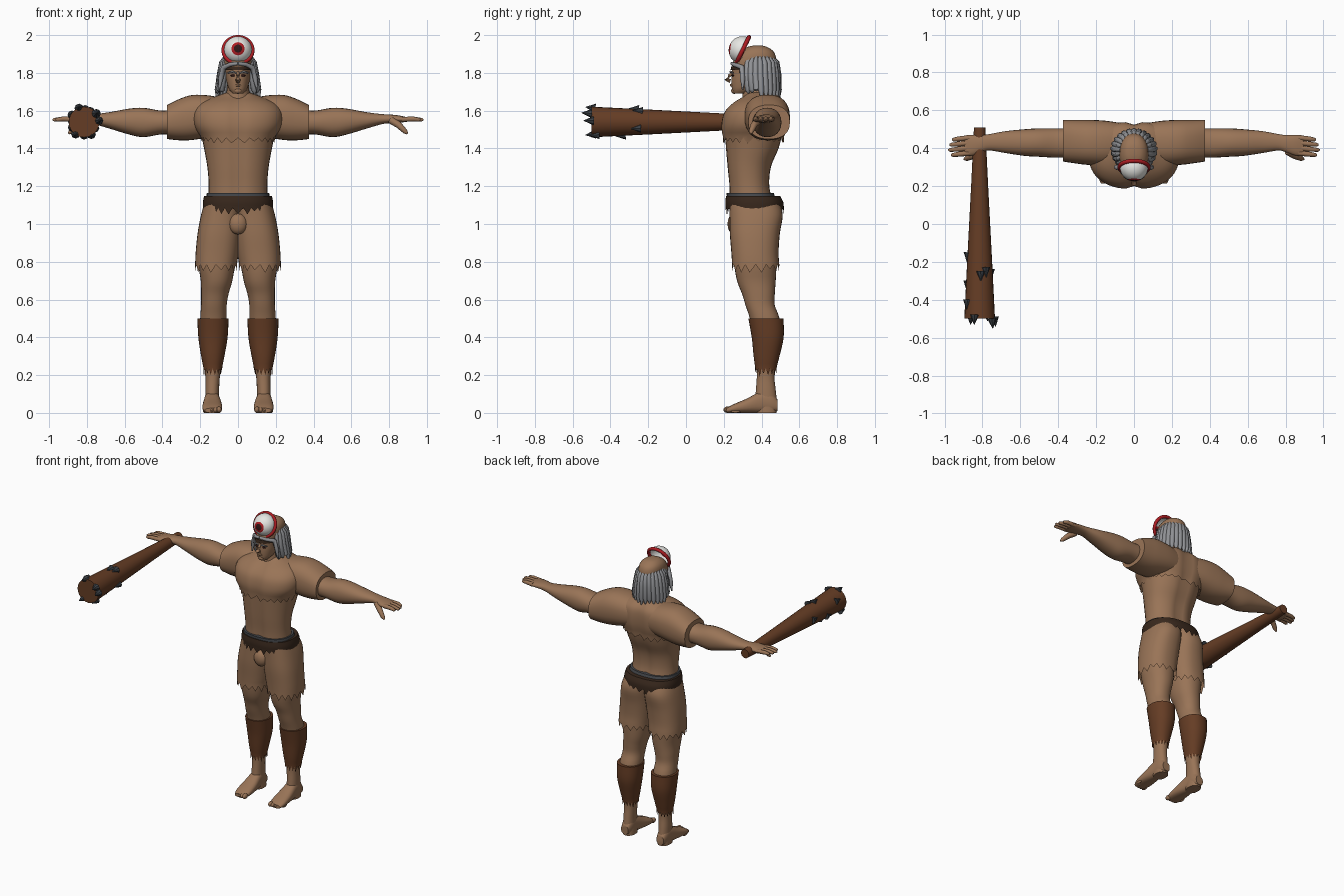
import bpy, bmesh, math, random
from mathutils import Vector

random.seed(4)
if "Cube" in bpy.data.objects:
    bpy.data.objects.remove(bpy.data.objects["Cube"], do_unlink=True)


def material(name, r, g, b):
    m = bpy.data.materials.new(name)
    m.use_nodes = True
    m.diffuse_color = (r, g, b, 1)
    node = m.node_tree.nodes["Principled BSDF"]
    node.inputs["Base Color"].default_value = (r, g, b, 1)
    node.inputs["Roughness"].default_value = 0.8
    return m


SKIN = material("tan skin", .32, .175, .095)
LEATHER = material("brown leather", .13, .046, .018)
FUR = material("dark fur", .04, .021, .012)
STRAP = material("grey strap", .065, .07, .078)
HAIR = material("grey hair", .28, .285, .3)
WHITE = material("eye white", .8, .8, .77)
RED = material("red", .42, .012, .016)
BLACK = material("pupil dark", .03, .008, .008)
IRON = material("dark iron", .045, .052, .06)


def finish(name, bm, mats, mirror=False, angle=40):
    bmesh.ops.recalc_face_normals(bm, faces=bm.faces)
    mesh = bpy.data.meshes.new(name)
    bm.to_mesh(mesh)
    bm.free()
    for m in mats if isinstance(mats, list) else [mats]:
        mesh.materials.append(m)
    mesh.polygons.foreach_set("use_smooth", [True] * len(mesh.polygons))
    mesh.set_sharp_from_angle(angle=math.radians(angle))
    ob = bpy.data.objects.new(name, mesh)
    bpy.context.collection.objects.link(ob)
    if mirror:
        ob.modifiers.new("Mirror", 'MIRROR').use_mirror_merge = False
    return ob


def skin_rings(bm, rings, cap_start=True, cap_end=True):
    loops = [[bm.verts.new(p) for p in ring] for ring in rings]
    n = len(loops[0])
    for a, b in zip(loops, loops[1:]):
        for i in range(n):
            j = (i + 1) % n
            bm.faces.new((a[i], a[j], b[j], b[i]))
    if cap_start:
        bm.faces.new(loops[0])
    if cap_end:
        bm.faces.new(loops[-1])


def spline(keys, steps=4):
    out = []
    for k in range(len(keys) - 1):
        p0, p1, p2 = keys[max(k - 1, 0)], keys[k], keys[k + 1]
        p3 = keys[min(k + 2, len(keys) - 1)]
        for s in range(steps):
            t = s / steps
            out.append([b + .5 * t * (c - a + t * (2*a - 5*b + 4*c - d + t * (3*b - a - 3*c + d)))
                        for a, b, c, d in zip(p0, p1, p2, p3)])
    return out + [list(keys[-1])]


def loft(name, axis, keys, mat, n=32, p=2.2, jag=0, mirror=False, cap=True, tweak=None):
    """Keys are (position on axis, min and max of first cross axis, min and max of second)."""
    rings = []
    side = math.copysign(1, keys[1][0] - keys[0][0])
    for k, (t, u0, u1, v0, v1) in enumerate(spline(keys)):
        ring = []
        for i in range(n):
            a = 2 * math.pi * i / n
            c, s = math.cos(a), math.sin(a)
            u = (u0 + u1) / 2 + (u1 - u0) / 2 * math.copysign(abs(c) ** (2 / p), c)
            v = (v0 + v1) / 2 + (v1 - v0) / 2 * math.copysign(abs(s) ** (2 / p), s)
            w = t - side * jag * random.uniform(.5, 1) if jag and k == 0 and i % 2 else t
            co = {'x': (w, u, v), 'y': (u, w, v), 'z': (u, v, w)}[axis]
            ring.append(tweak(*co) if tweak else co)
        rings.append(ring)
    bm = bmesh.new()
    skin_rings(bm, rings, cap and not jag, cap)
    return finish(name, bm, mat, mirror)


def tube(bm, pts, radii, n=10):
    pts = [Vector(q) for q in pts]
    rings = []
    for i, q in enumerate(pts):
        d = pts[min(i + 1, len(pts) - 1)] - pts[max(i - 1, 0)]
        rot = d.to_track_quat('Z', 'Y')
        rings.append([q + rot @ Vector((math.cos(a), math.sin(a), 0)) * radii[i]
                      for a in (2 * math.pi * j / n for j in range(n))])
    skin_rings(bm, rings)


def ball(bm, center, size):
    verts = bmesh.ops.create_uvsphere(bm, u_segments=16, v_segments=10, radius=1)["verts"]
    for v in verts:
        v.co = Vector(a * b for a, b in zip(v.co, size)) + Vector(center)


def crease(x, y, z):
    # Midline groove between the chest muscles and along the spine
    dip = .016 * math.exp(-(x / .03) ** 2)
    return (x, y + dip if y < .37 else y - dip, z)


# Torso, ragged shirt, sleeves
loft("torso", 'z', [(1.08, -.165, .165, .225, .48), (1.19, -.155, .155, .225, .448),
     (1.3, -.162, .162, .215, .455), (1.4, -.18, .18, .207, .495),
     (1.5, -.2, .2, .2, .52)], SKIN, tweak=crease)
loft("shirt", 'z', [(1.455, -.192, .192, .192, .522), (1.52, -.232, .232, .184, .537),
     (1.59, -.235, .235, .2, .54), (1.64, -.2, .2, .245, .53), (1.675, -.12, .12, .3, .5),
     (1.695, -.065, .065, .32, .47)], SKIN, n=48, p=2.4, jag=.03, tweak=crease)
loft("sleeve", 'x', [(.375, .33, .55, 1.45, 1.63), (.31, .32, .55, 1.443, 1.662),
     (.24, .312, .55, 1.445, 1.683), (.15, .31, .545, 1.46, 1.68), (.05, .33, .53, 1.48, 1.66)],
     SKIN, p=2.4, mirror=True)

# Arms and hands
loft("arm", 'x', [(.3, .355, .505, 1.47, 1.61), (.4, .35, .505, 1.475, 1.6),
     (.5, .355, .505, 1.46, 1.615), (.58, .36, .5, 1.475, 1.61), (.68, .375, .49, 1.505, 1.592),
     (.76, .388, .475, 1.528, 1.582), (.8, .38, .47, 1.533, 1.58), (.85, .362, .47, 1.536, 1.575),
     (.895, .36, .468, 1.541, 1.565)], SKIN, n=24, mirror=True)
bm = bmesh.new()
for i in range(4):
    y = .374 + .027 * i
    tip = .985 - .014 * abs(i - 1.3)
    tube(bm, [(.87, y, 1.554), (.93, y - .006, 1.556), (tip - .008, y - .01, 1.552),
              (tip, y - .01, 1.552)], [.014, .013, .01, .004])
tube(bm, [(.81, .385, 1.55), (.85, .36, 1.525), (.885, .345, 1.49), (.897, .342, 1.478)],
     [.02, .018, .013, .005])
finish("fingers", bm, SKIN, mirror=True)

# Legs, feet, shorts, shin wraps
loft("leg", 'z', [(0, .095, .175, .37, .48), (.05, .098, .174, .365, .482), (.12, .1, .173, .37, .475),
     (.2, .095, .172, .375, .468), (.3, .08, .185, .37, .48), (.4, .064, .2, .36, .505),
     (.5, .06, .2, .338, .495), (.57, .06, .195, .315, .47), (.63, .05, .195, .297, .47),
     (.7, .03, .197, .27, .475), (.8, .015, .21, .255, .48), (.95, .01, .2, .255, .485)],
     SKIN, mirror=True)
loft("foot", 'y', [(.215, .1, .175, 0, .025), (.25, .085, .187, 0, .045), (.32, .085, .187, 0, .075),
     (.4, .096, .178, 0, .115), (.45, .1, .174, 0, .11), (.485, .11, .165, .01, .07)],
     SKIN, n=24, p=2.5, mirror=True)
bm = bmesh.new()
for i in range(5):
    r = .017 - .002 * i
    ball(bm, (.1 + .0195 * i, .222 + .005 * i * i / 2, r), (r * .85, .024, r))
finish("toes", bm, SKIN, mirror=True)
loft("shorts", 'z', [(.785, .006, .227, .244, .494), (.85, -.004, .224, .24, .49),
     (.95, -.015, .214, .232, .497), (1.05, -.02, .195, .23, .512), (1.12, -.03, .175, .228, .49)],
     SKIN, p=2.4, jag=.045, mirror=True)
bm = bmesh.new()
ball(bm, (0, .255, 1.0), (.05, .035, .055))
finish("shorts_front", bm, SKIN)
loft("shin_wrap", 'z', [(.235, .085, .182, .367, .478), (.3, .072, .195, .358, .495),
     (.4, .055, .21, .348, .517), (.5, .05, .215, .33, .516)], LEATHER, jag=.045, mirror=True)

# Belt
loft("belt", 'z', [(1.085, -.186, .186, .21, .518), (1.115, -.186, .186, .208, .515),
     (1.147, -.18, .18, .212, .5)], FUR, n=60, p=2.4, jag=.035)
loft("belt_strap", 'z', [(1.13, -.17, .17, .217, .475), (1.165, -.165, .165, .215, .465)],
     STRAP, p=2.4)

# Neck, head and face
loft("neck", 'z', [(1.62, -.09, .09, .29, .48), (1.69, -.062, .062, .3, .45),
     (1.78, -.055, .055, .3, .44)], SKIN)
loft("head", 'z', [(1.69, -.028, .028, .25, .32), (1.715, -.048, .048, .243, .37),
     (1.76, -.062, .062, .24, .43), (1.8, -.068, .068, .243, .46), (1.86, -.077, .077, .25, .478),
     (1.91, -.07, .07, .28, .466), (1.937, -.045, .045, .325, .43), (1.945, -.015, .015, .36, .4)],
     SKIN)
bm = bmesh.new()
tube(bm, [(0, .25, 1.805), (0, .23, 1.785), (0, .216, 1.766), (0, .235, 1.757)], [.007, .009, .014, .012])
tube(bm, [(-.022, .25, 1.733), (0, .24, 1.735), (.022, .25, 1.733)], [.003, .008, .003])
ball(bm, (0, .255, 1.705), (.022, .016, .016))
finish("nose_and_mouth", bm, SKIN)
bm = bmesh.new()
ball(bm, (.027, .248, 1.786), (.012, .007, .006))
finish("eyes", bm, BLACK, mirror=True)
loft("headband", 'z', [(1.815, -.074, .074, .236, .47), (1.835, -.077, .077, .24, .475)], FUR)

# Hair strands around the back and sides, brows and fringe
bm = bmesh.new()
COUNT = 19
for i in range(COUNT):
    a = math.radians(-128 + 256 * i / (COUNT - 1))
    s, c = math.sin(a), math.cos(a)
    low = 1.672 + .025 * (c < -.1) + random.uniform(-.01, .01)
    tube(bm, [(.07 * s, .385 + .075 * c, 1.885), (.084 * s, .385 + .094 * c, 1.855),
              (.095 * s, .385 + .102 * c, 1.79), (.108 * s, .39 + .1 * c, 1.71),
              (.112 * s, .393 + .1 * c, low)], [.008, .016, .018, .017, .005], 8)
for s in (-1, 1):
    tube(bm, [(s * .008, .243, 1.8), (s * .03, .236, 1.806), (s * .055, .25, 1.8)], [.003, .006, .003], 8)
    tube(bm, [(0, .243, 1.85), (s * .04, .252, 1.845), (s * .075, .295, 1.83), (s * .092, .3, 1.77),
              (s * .1, .3, 1.71)], [.009, .011, .015, .014, .004], 8)
finish("hair", bm, HAIR, angle=60)

# Eyeball ornament: half ball with a forward-looking iris, held in a tilted ring
center = Vector((0, .3, 1.92))
facing = Vector((0, -.9, .435)).normalized()
bm = bmesh.new()
bmesh.ops.create_uvsphere(bm, u_segments=32, v_segments=32, radius=.074)
for v in bm.verts:
    v.co = Vector((v.co.x, -v.co.z, v.co.y))
look = Vector((0, -1, .12)).normalized()
turn = Vector((0, -1, 0)).rotation_difference(look)
for v in bm.verts:
    v.co = turn @ v.co
for f in bm.faces:
    angle = math.degrees(f.calc_center_median().angle(look))
    f.material_index = 2 if angle < 14 else 1 if angle < 27 else 0
bmesh.ops.delete(bm, geom=[f for f in bm.faces if f.calc_center_median().dot(facing) < -.01],
                 context='FACES')
bmesh.ops.translate(bm, verts=bm.verts, vec=center)
finish("eye_ornament", bm, [WHITE, RED, BLACK])
bpy.ops.mesh.primitive_torus_add(major_radius=.077, minor_radius=.011, major_segments=40,
                                 minor_segments=12, location=center,
                                 rotation=facing.to_track_quat('Z', 'Y').to_euler())
ring = bpy.context.object
ring.name = "eye_ring"
ring.data.materials.append(RED)
bpy.ops.object.shade_smooth()

# Spiked club held in the right hand
CX, CZ = -.815, 1.54
bm = bmesh.new()
tube(bm, [(CX, .51, CZ), (CX, .2, CZ), (CX, -.2, CZ), (CX, -.5, CZ)], [.03, .045, .066, .081], 24)
finish("club", bm, LEATHER)
bm = bmesh.new()
for deg, y in [(180, -.15), (60, -.23), (85, -.25), (150, -.4), (5, -.49), (270, -.32), (35, -.5),
               (235, -.48), (300, -.46), (330, -.24), (205, -.3), (110, -.48)]:
    a = math.radians(deg)
    out = Vector((math.cos(a), 0, math.sin(a)))
    base = Vector((CX, y, CZ)) + out * (.055 - .052 * y - .002)
    tube(bm, [base, base + Vector((0, -.052, 0)) + out * .006], [.024, .001], 8)
finish("club_spikes", bm, IRON, angle=25)
